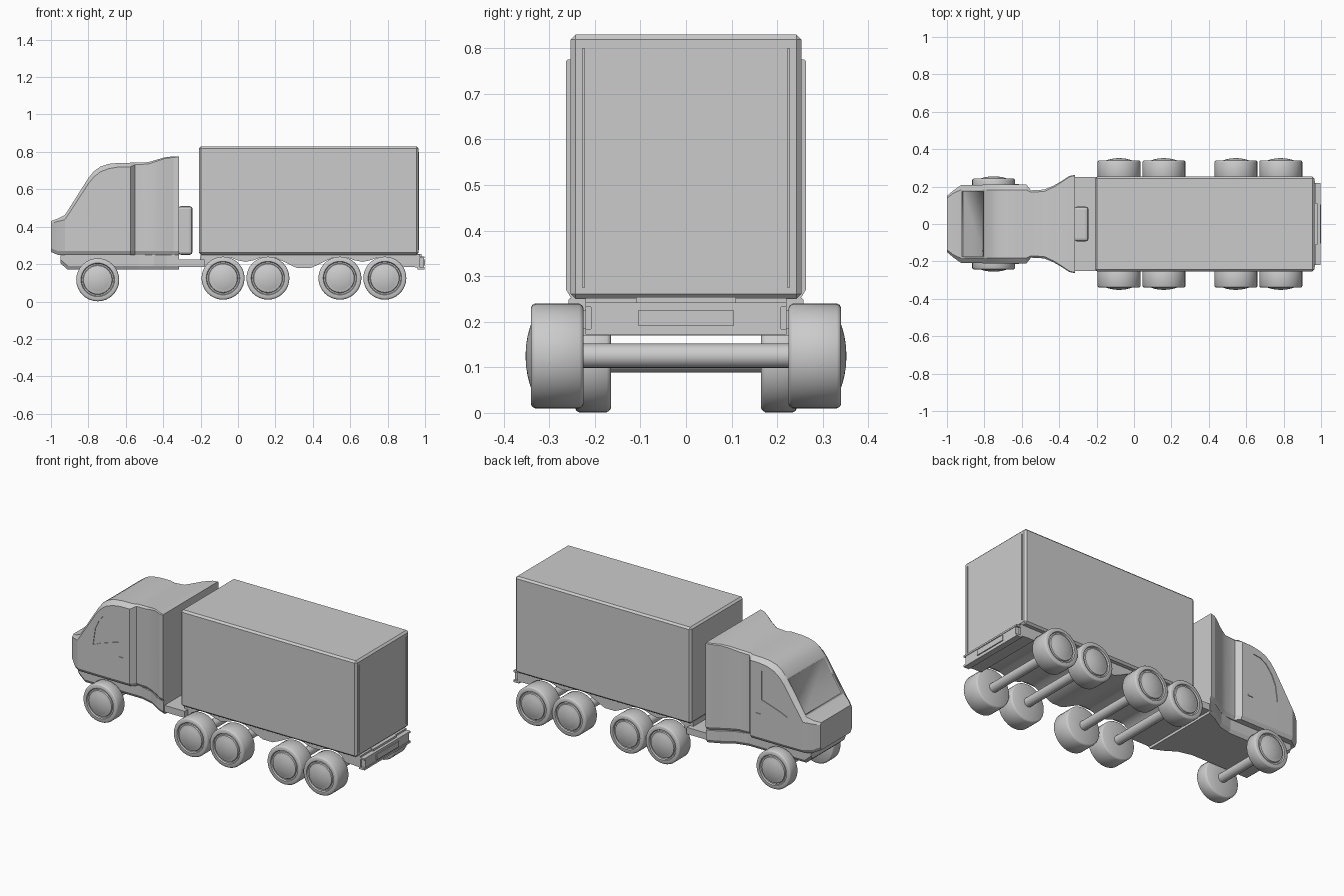
import bpy, bmesh, math
from mathutils import Vector

if "Cube" in bpy.data.objects:
    bpy.data.objects.remove(bpy.data.objects["Cube"])


def make(name, verts, faces, smooth=0):
    me = bpy.data.meshes.new(name)
    me.from_pydata(verts, [], faces)
    bm = bmesh.new()
    bm.from_mesh(me)
    bmesh.ops.remove_doubles(bm, verts=bm.verts, dist=1e-5)
    bmesh.ops.recalc_face_normals(bm, faces=bm.faces)
    bm.to_mesh(me)
    bm.free()
    if smooth:
        for p in me.polygons:
            p.use_smooth = True
        me.set_sharp_from_angle(angle=math.radians(smooth))
    ob = bpy.data.objects.new(name, me)
    bpy.context.collection.objects.link(ob)
    return ob


def box(name, x0, x1, y0, y1, z0, z1, bevel=0, segments=1):
    v = [(x, y, z) for x in (x0, x1) for y in (y0, y1) for z in (z0, z1)]
    f = [(0, 1, 3, 2), (4, 6, 7, 5), (0, 4, 5, 1), (2, 3, 7, 6), (0, 2, 6, 4), (1, 5, 7, 3)]
    ob = make(name, v, f)
    if bevel:
        m = ob.modifiers.new("bevel", 'BEVEL')
        m.width, m.segments = bevel, segments
    return ob


def loft(name, stations, smooth=0):
    """Stations along x: (x, bottom, top, half width, edge inset, edge drop)."""
    v, f = [], []
    for x, zb, zt, w, d, c in stations:
        half = [(w - 0.012, zb), (w, zb + 0.02), (w, zt - c), (w - d, zt)]
        v += [(x, y, z) for y, z in half] + [(x, -y, z) for y, z in reversed(half)]
    n = 8
    for i in range(len(stations) - 1):
        for j in range(n):
            k = (j + 1) % n
            f.append((i * n + j, i * n + k, i * n + n + k, i * n + n + j))
    f += [tuple(range(n)), tuple(range(len(v) - n, len(v)))]
    return make(name, v, f, smooth)


def prism(name, outline, y0, y1, smooth=0):
    n = len(outline)
    v = [(x, y, z) for y in (y0, y1) for x, z in outline]
    f = [tuple(range(n)), tuple(range(n, 2 * n))]
    f += [(i, (i + 1) % n, n + (i + 1) % n, n + i) for i in range(n)]
    return make(name, v, f, smooth)


def revolve(name, profile, cx, cz, side, n=32, smooth=35):
    """Spin (y, radius) points around an axle parallel to y."""
    v, f = [], []
    for y, r in profile:
        for i in range(n):
            a = 2 * math.pi * i / n
            v.append((cx + r * math.cos(a), side * y, cz + r * math.sin(a)))
    for j in range(len(profile) - 1):
        for i in range(n):
            k = (i + 1) % n
            f.append((j * n + i, j * n + k, j * n + n + k, j * n + n + i))
    f += [tuple(range(n)), tuple(range(len(v) - n, len(v)))]
    return make(name, v, f, smooth)


# Cab shell
cab = loft("cab", [
    (-1.00, .265, .430, .150, .012, .012),
    (-.965, .250, .443, .180, .015, .015),
    (-.925, .250, .463, .208, .025, .025),
    (-.800, .250, .660, .210, .028, .030),
    (-.770, .250, .697, .210, .028, .030),
    (-.735, .250, .722, .210, .028, .028),
    (-.690, .250, .736, .210, .028, .025),
    (-.640, .250, .741, .210, .028, .022),
    (-.575, .250, .742, .210, .028, .022),
    (-.550, .250, .742, .180, .010, .010),
    (-.480, .250, .745, .184, .010, .010),
    (-.430, .250, .760, .205, .008, .008),
    (-.390, .250, .771, .228, .006, .006),
    (-.345, .250, .776, .257, .005, .005),
    (-.315, .250, .776, .263, .004, .004)], 20)

# Windscreen set into the sloping front
bm = bmesh.new()
bm.from_mesh(cab.data)
screen = [p for p in bm.faces
          if (p.calc_center_median() - Vector((-.8625, 0, .5615))).length < .02]
bmesh.ops.inset_region(bm, faces=screen, thickness=.012, depth=0)
bmesh.ops.inset_region(bm, faces=screen, thickness=.002, depth=-.006)
bm.to_mesh(cab.data)
bm.free()

# Side windows and door handles
window = [(-.82, .44), (-.77, .462), (-.70, .485), (-.65, .50), (-.65, .675),
          (-.70, .668), (-.74, .645), (-.78, .595), (-.805, .54)]
for s, tag in ((-1, "left"), (1, "right")):
    cutter = prism("window_cutter_" + tag, window, s * .206, s * .24)
    cutter.hide_render = True
    m = cab.modifiers.new("window", 'BOOLEAN')
    m.operation, m.object = 'DIFFERENCE', cutter
    box("door_handle_" + tag, -.645, -.615, min(s * .208, s * .214), max(s * .208, s * .214),
        .405, .415)

# Cab floor chassis, coupling plate and rear tank
loft("cab_chassis", [
    (-.95, .205, .252, .165, .004, .004),
    (-.91, .170, .252, .165, .004, .004),
    (-.53, .170, .252, .165, .004, .004),
    (-.45, .170, .252, .185, .004, .004),
    (-.38, .170, .252, .230, .004, .004),
    (-.315, .170, .252, .258, .004, .004)])
box("coupling_plate", -.33, -.18, -.25, .25, .185, .225)
box("cab_rear_tank", -.32, -.243, -.093, .093, .25, .51, .015, 2)

# Cargo box with rear door strips
box("cargo_box", -.208, .965, -.253, .253, .25, .83, .011)
for s, tag in ((-1, "left"), (1, "right")):
    box("door_strip_" + tag, .96, .969, s * .225 - .003, s * .225 + .003, .275, .80)
box("door_sill", .955, .98, -.11, .11, .242, .254)

# Trailer frame with a wavy underside arching over the wheels
half = [(-.21, .185), (-.17, .185), (-.14, .215), (-.11, .234), (-.08, .24), (-.04, .235),
        (0, .22), (.04, .212), (.08, .22), (.12, .235), (.16, .24), (.20, .234),
        (.24, .215), (.28, .195), (.32, .178)]
mid = .3525
under = half + [(2 * mid - x, z) for x, z in reversed(half)]
prism("trailer_frame", under + [(.97, .182), (.97, .252), (-.2, .252)], -.22, .22, 30)
box("rear_bumper", .96, .994, -.208, .208, .182, .232)
box("bumper_top_rail", .96, .997, -.22, .22, .232, .242)
box("bumper_bottom_rail", .96, .997, -.22, .22, .172, .184)
box("bumper_plate", .99, 1.0, -.105, .105, .192, .225)


# Wheels and axles
def wheel_profile(a, b):
    return [(a, .02), (a, .106), (a + .003, .111), (a + .009, .115), (b - .009, .115),
            (b - .003, .112), (b, .107), (b, .09), (b - .008, .086), (b - .008, .079),
            (b - .001, .076), (b, .07), (b + .004, .058), (b + .008, .042),
            (b + .011, .022), (b + .012, .004)]


axles = [(-.75, .116, .165, .243)] + [(x, .125, .225, .34) for x in (-.08, .16, .545, .785)]
for i, (x, z, a, b) in enumerate(axles):
    for s, tag in ((-1, "left"), (1, "right")):
        revolve(f"wheel_{i}_{tag}", wheel_profile(a, b), x, z, s)
    revolve(f"axle_{i}", [(-a - .01, .027), (a + .01, .027)], x, z, 1, 16)
